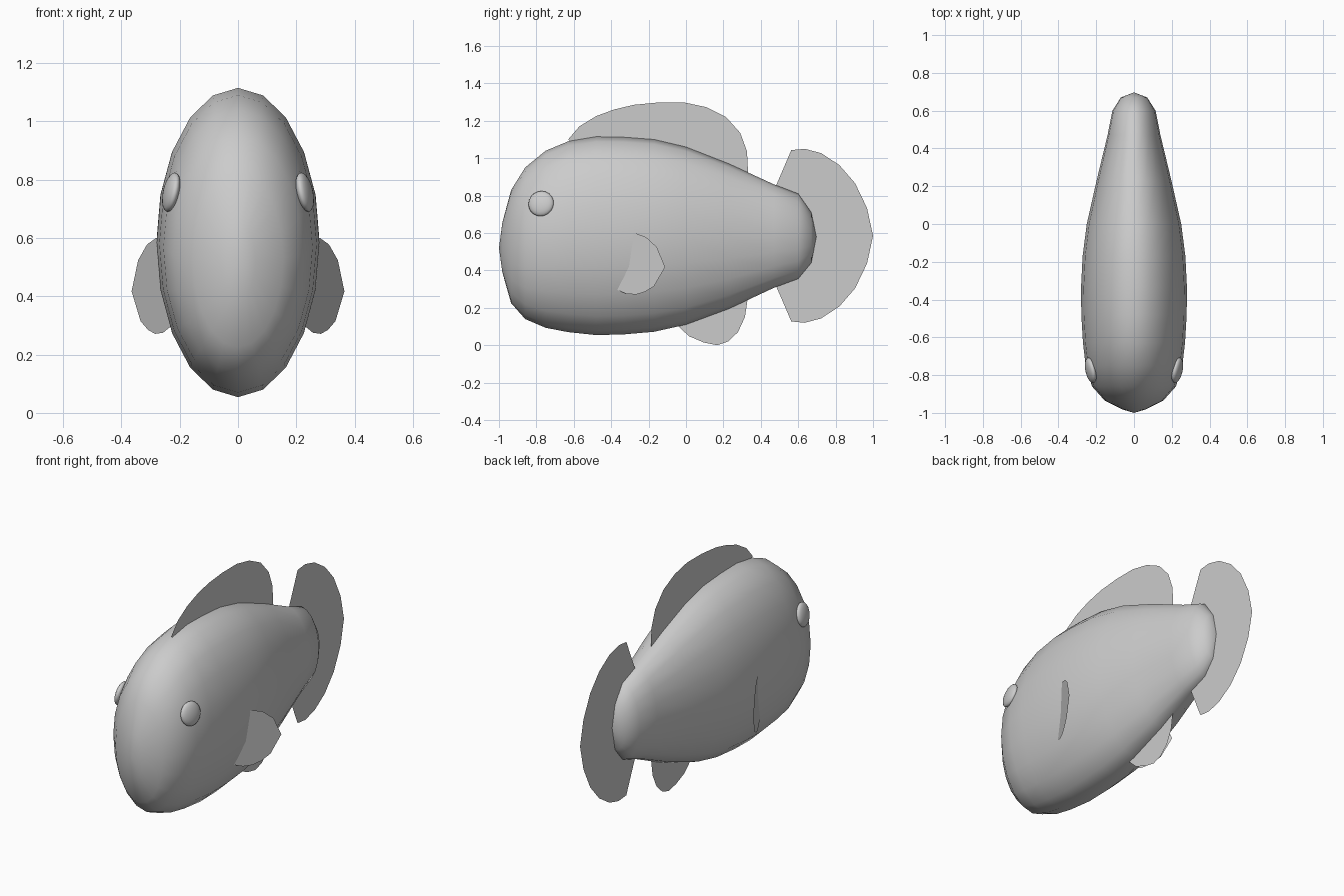
import bpy, bmesh
from math import sin, cos, pi
from mathutils import Vector, Matrix

if "Cube" in bpy.data.objects:
    bpy.data.objects.remove(bpy.data.objects["Cube"])


def make_object(name, bm, smooth=False):
    bmesh.ops.recalc_face_normals(bm, faces=bm.faces)
    for f in bm.faces:
        f.smooth = smooth
    me = bpy.data.meshes.new(name)
    bm.to_mesh(me)
    bm.free()
    ob = bpy.data.objects.new(name, me)
    bpy.context.collection.objects.link(ob)
    return ob


def flat_fin(name, points, to_x=lambda y: 0.0):
    bm = bmesh.new()
    bm.faces.new([bm.verts.new((to_x(y), y, z)) for y, z in points])
    return make_object(name, bm)


# Body: elliptical rings of 20 sides along y (y, half width, bottom z, top z)
sections = [
    (-0.982, 0.06, 0.39, 0.655), (-0.935, 0.155, 0.225, 0.83),
    (-0.86, 0.222, 0.14, 0.95), (-0.75, 0.256, 0.093, 1.04),
    (-0.63, 0.27, 0.07, 1.09), (-0.48, 0.279, 0.054, 1.115),
    (-0.33, 0.28, 0.058, 1.112), (-0.17, 0.272, 0.072, 1.10),
    (0.0, 0.25, 0.11, 1.06), (0.23, 0.198, 0.195, 0.97),
    (0.47, 0.14, 0.307, 0.86), (0.6, 0.114, 0.355, 0.81),
    (0.67, 0.07, 0.44, 0.71),
]
SIDES = 20
bm = bmesh.new()
rings = []
for y, w, lo, hi in sections:
    mid, h = (lo + hi) / 2, (hi - lo) / 2
    rings.append([bm.verts.new((w * sin(2 * pi * i / SIDES), y,
                                mid + h * cos(2 * pi * i / SIDES)))
                  for i in range(SIDES)])
for a, b in zip(rings, rings[1:]):
    for i in range(SIDES):
        j = (i + 1) % SIDES
        bm.faces.new((a[i], a[j], b[j], b[i]))
for ring, tip in ((rings[0], (0, -1.0, 0.52)), (rings[-1], (0, 0.697, 0.58))):
    pole = bm.verts.new(tip)
    for i in range(SIDES):
        bm.faces.new((ring[i], ring[(i + 1) % SIDES], pole))
make_object("body", bm, True)

# Eyes: flattened spheres lying on the head surface
for side, label in ((1, "right"), (-1, "left")):
    normal = Vector((side, -0.22, 0.22))
    turn = normal.to_track_quat('Z', 'Y').to_matrix().to_4x4()
    bm = bmesh.new()
    bmesh.ops.create_uvsphere(
        bm, u_segments=20, v_segments=12, radius=1,
        matrix=Matrix.Translation((side * 0.229, -0.775, 0.757)) @ turn
        @ Matrix.Diagonal((0.069, 0.069, 0.025, 1)))
    make_object("eye_" + label, bm, True)

# Back fin
flat_fin("dorsal_fin", [
    (-0.60, 1.07), (-0.63, 1.10), (-0.57, 1.17), (-0.48, 1.225), (-0.385, 1.26),
    (-0.28, 1.285), (-0.145, 1.298), (-0.01, 1.298), (0.107, 1.273),
    (0.214, 1.22), (0.29, 1.135), (0.326, 1.037), (0.333, 0.90), (0.0, 1.03)])

# Belly fin
flat_fin("belly_fin", [
    (-0.04, 0.12), (-0.04, 0.10), (0.016, 0.048), (0.096, 0.014), (0.166, 0.0),
    (0.225, 0.02), (0.278, 0.07), (0.315, 0.15), (0.333, 0.27)])

# Tail fin, mirrored about its middle height
upper = [(0.48, 0.85), (0.563, 1.043), (0.635, 1.05), (0.722, 1.027),
         (0.82, 0.963), (0.904, 0.866), (0.968, 0.733)]
flat_fin("tail_fin", upper + [(1.0, 0.585)]
         + [(y, 1.17 - z) for y, z in reversed(upper)])

# Side fins: upright sheets swept outward toward the back
side_fin = [(-0.33, 0.59), (-0.273, 0.60), (-0.214, 0.578), (-0.155, 0.524),
            (-0.112, 0.417), (-0.171, 0.315), (-0.22, 0.285), (-0.267, 0.271),
            (-0.32, 0.275), (-0.39, 0.305)]
for side, label in ((1, "right"), (-1, "left")):
    flat_fin("side_fin_" + label, side_fin,
             lambda y: side * (0.365 + 0.52 * (y + 0.112)))
